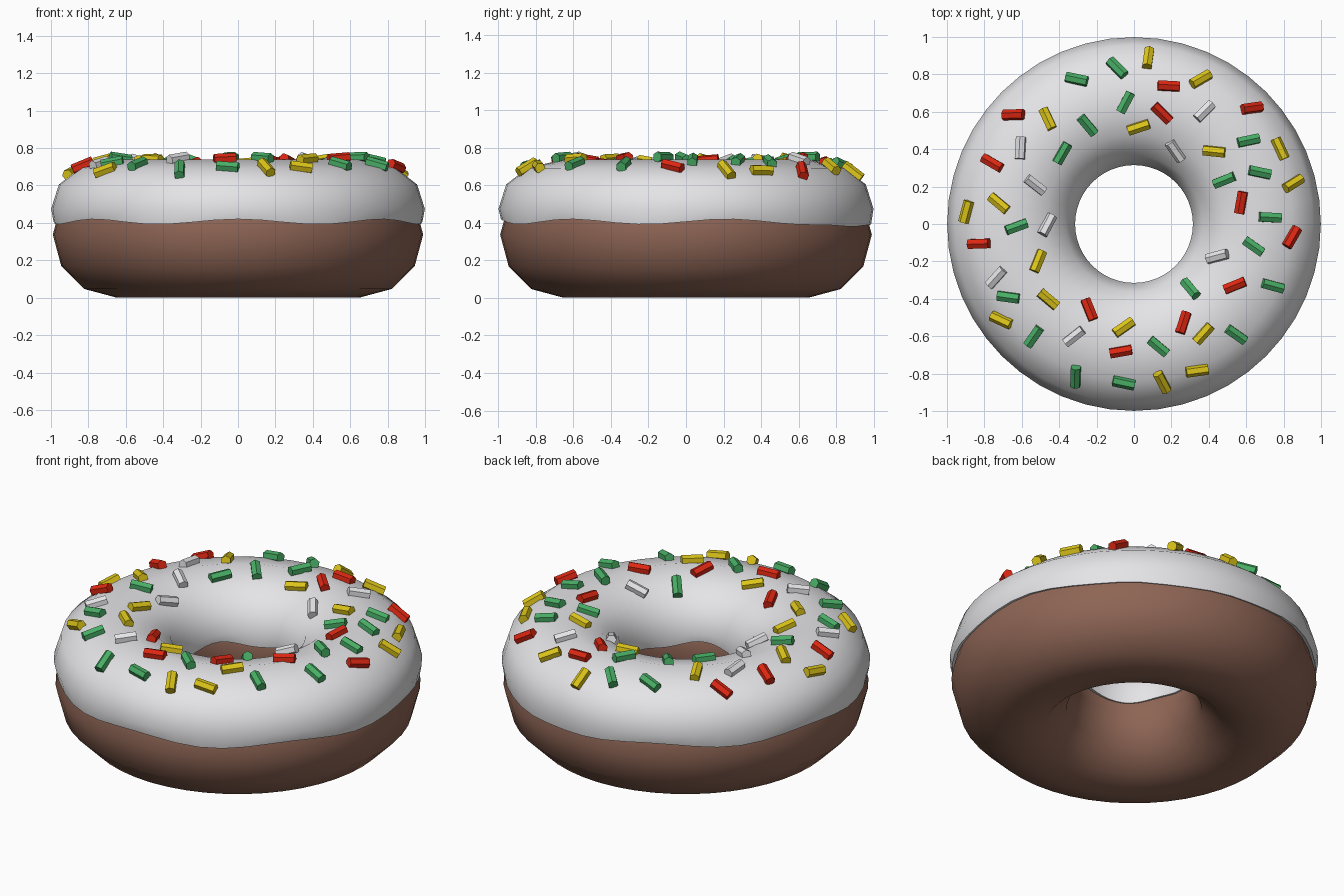
import bpy, bmesh, math
from mathutils import Vector, Matrix

if "Cube" in bpy.data.objects:
    bpy.data.objects.remove(bpy.data.objects["Cube"])

SEG = 48


def material(name, rgb):
    m = bpy.data.materials.new(name)
    m.diffuse_color = (*rgb, 1)
    m.use_nodes = True
    m.node_tree.nodes["Principled BSDF"].inputs["Base Color"].default_value = m.diffuse_color
    return m


WHITE = material("white", (0.78, 0.78, 0.80))
BROWN = material("chocolate_brown", (0.27, 0.13, 0.09))
GREEN = material("green", (0.065, 0.42, 0.13))
YELLOW = material("yellow", (0.72, 0.56, 0.01))
RED = material("red", (0.72, 0.02, 0.006))


def finish(bm, name, mat, smooth):
    bmesh.ops.recalc_face_normals(bm, faces=bm.faces)
    mesh = bpy.data.meshes.new(name)
    bm.to_mesh(mesh)
    bm.free()
    mesh.materials.append(mat)
    ob = bpy.data.objects.new(name, mesh)
    bpy.context.collection.objects.link(ob)
    if smooth:
        bpy.ops.object.select_all(action='DESELECT')
        ob.select_set(True)
        bpy.context.view_layer.objects.active = ob
        bpy.ops.object.shade_smooth_by_angle(angle=math.radians(50))
    return ob


def lathe(name, profile_at, mat):
    """Sweep a closed (radius, z) profile round the z axis."""
    bm = bmesh.new()
    rings = []
    for i in range(SEG):
        a = 2 * math.pi * i / SEG
        rings.append([bm.verts.new((r * math.cos(a), r * math.sin(a), z))
                      for r, z in profile_at(a)])
    n = len(rings[0])
    for i in range(SEG):
        p, q = rings[i], rings[(i + 1) % SEG]
        for j in range(n):
            k = (j + 1) % n
            bm.faces.new((p[j], q[j], q[k], p[k]))
    return finish(bm, name, mat, True)


# Dough ring
lathe("dough", lambda a: [(0.655 + 0.335 * math.cos(t * math.pi / 6),
                           0.337 + 0.335 * math.sin(t * math.pi / 6))
                          for t in range(12)], BROWN)

# Icing shell with wavy lower edges
CROWN = [(0.999, 0.475), (0.958, 0.605), (0.845, 0.692), (0.655, 0.738),
         (0.48, 0.695), (0.365, 0.605), (0.315, 0.475)]


def bump(a, centre, width):
    d = math.atan2(math.sin(a - centre), math.cos(a - centre))
    return math.exp(-(d / width) ** 2)


def icing_profile(a):
    outer = 0.406 + 0.014 * math.cos(7 * (a + math.pi / 2)) - 0.04 * bump(a, 1.12, 0.25)
    inner = 0.415 + 0.015 * math.cos(5 * a) - 0.035 * bump(a, 3.93, 0.4)
    return ([(0.95, outer + 0.01), (0.986, outer)] + CROWN
            + [(0.322, inner), (0.36, inner + 0.01)])


lathe("icing", icing_profile, WHITE)


# Sprinkles lying on the icing: x, y, heading in degrees
def icing_height(r):
    r = min(max(r, 0.32), 0.99)
    for (r0, z0), (r1, z1) in zip(CROWN, CROWN[1:]):
        if r1 <= r <= r0:
            return z1 + (z0 - z1) * (r - r1) / (r0 - r1)


def sprinkles(name, mat, places):
    bm = bmesh.new()
    for x, y, deg in places:
        r = math.hypot(x, y)
        slope = (icing_height(r + 0.04) - icing_height(r - 0.04)) / 0.08
        normal = Vector((-slope * x / r, -slope * y / r, 1)).normalized()
        h = math.radians(deg)
        d = Vector((math.cos(h), math.sin(h), 0))
        d.z = -(d.x * normal.x + d.y * normal.y) / normal.z
        d.normalize()
        side = normal.cross(d)
        rot = Matrix((side, normal, d)).transposed().to_4x4()
        pos = Vector((x, y, icing_height(r))) + normal * 0.012
        bmesh.ops.create_cone(bm, cap_ends=True, segments=6, radius1=0.029,
                              radius2=0.029, depth=0.118,
                              matrix=Matrix.Translation(pos) @ rot)
    finish(bm, name, mat, False)


sprinkles("green_sprinkles", GREEN, [
    (-.305, .77, -12), (-.09, .83, -45), (-.045, .65, 62), (-.25, .53, -50),
    (-.385, .38, 60), (-.63, -.015, 20), (-.67, -.39, -8), (-.535, -.60, 55),
    (-.31, -.81, 88), (-.055, -.845, -12), (.13, -.655, -40), (.305, -.35, -50),
    (.545, -.59, -35), (.74, -.33, -15), (.64, -.12, -35), (.725, .035, -3),
    (.485, .235, 22), (.67, .275, -12), (.61, .445, 12)])
sprinkles("yellow_sprinkles", YELLOW, [
    (.075, .88, 82), (.355, .77, 30), (.025, .52, 18), (-.46, .56, -65),
    (.43, .39, -6), (.775, .40, -65), (.845, .215, 32), (-.89, .065, 75),
    (-.72, .11, -40), (-.515, -.20, 68), (-.46, -.405, -40), (-.705, -.51, -25),
    (-.055, -.555, 35), (.37, -.585, 48), (.335, -.78, 8), (.15, -.84, -62)])
sprinkles("red_sprinkles", RED, [
    (.185, .735, -3), (.15, .595, -45), (.625, .615, 8), (-.64, .58, 2),
    (-.755, .325, -30), (-.825, -.105, 2), (-.24, -.46, -68), (-.07, -.68, 10),
    (.265, -.53, 72), (.54, -.33, 22), (.84, -.07, 60), (.575, .115, 80)])
sprinkles("white_sprinkles", WHITE, [
    (.375, .60, 45), (.225, .395, -55), (-.605, .405, 87), (-.53, .21, -38),
    (-.47, -.005, 62), (-.735, -.285, 48), (-.32, -.60, 38), (.45, -.175, 15)])
